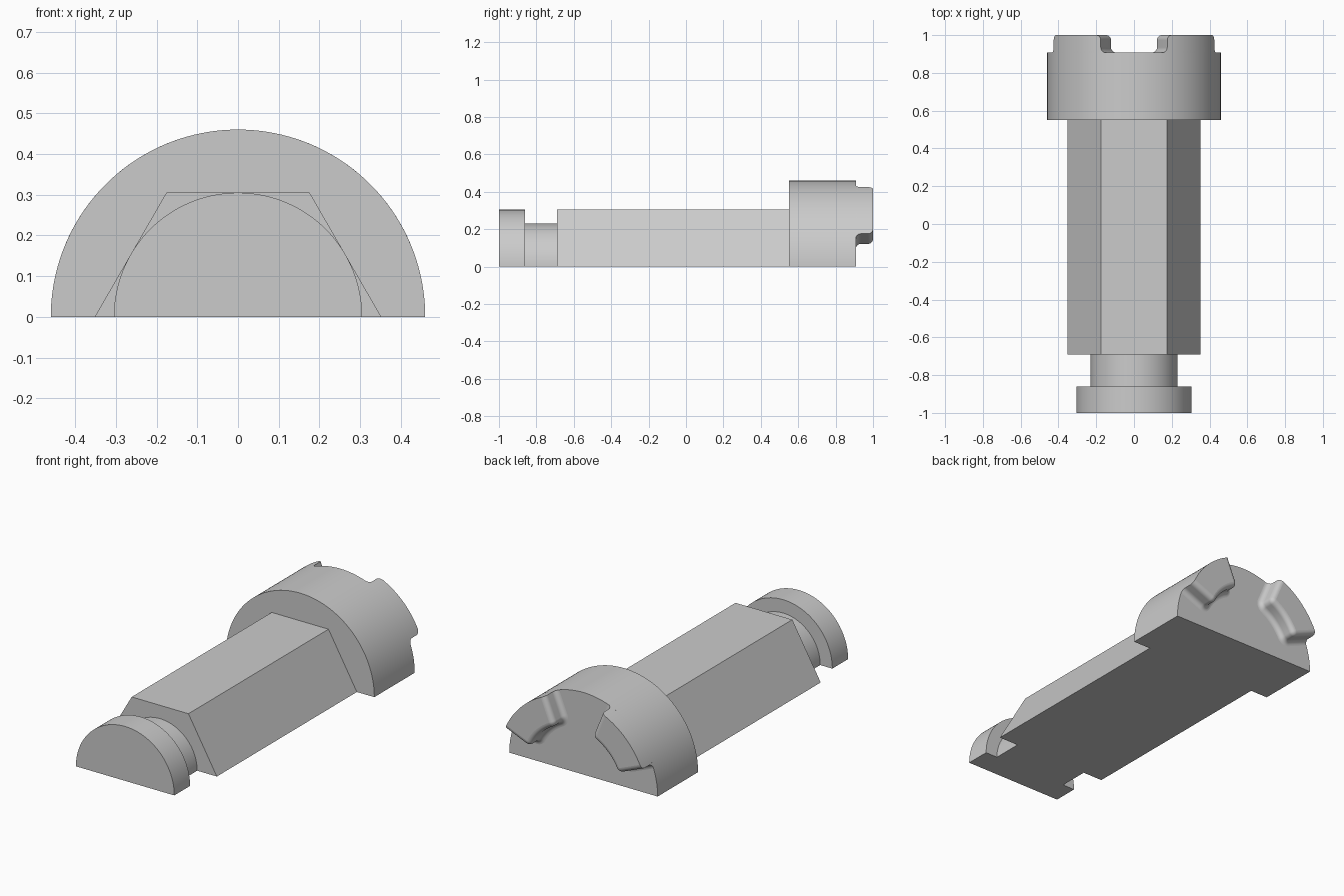
import bpy
import bmesh
from math import sin, cos, asin, pi, radians

cube = bpy.data.objects.get("Cube")
if cube:
    bpy.data.objects.remove(cube, do_unlink=True)

steel = bpy.data.materials.new("plain_grey")
steel.use_nodes = True
grey = (0.6, 0.6, 0.6, 1)
steel.diffuse_color = grey
steel.node_tree.nodes["Principled BSDF"].inputs["Base Color"].default_value = grey


def polar(r, a):
    return (r * cos(a), r * sin(a))


def loft(name, sections):
    """Join equal-length (x, z) outlines, given with their y, into a closed solid."""
    bm = bmesh.new()
    rings = [[bm.verts.new((x, y, z)) for x, z in pts] for y, pts in sections]
    n = len(rings[0])
    for a, b in zip(rings, rings[1:]):
        for i in range(n):
            j = (i + 1) % n
            bm.faces.new((a[i], a[j], b[j], b[i]))
    caps = [bm.faces.new(rings[0]), bm.faces.new(rings[-1])]
    bmesh.ops.recalc_face_normals(bm, faces=bm.faces)
    bm.faces.index_update()
    cap_ids = [f.index for f in caps]
    mesh = bpy.data.meshes.new(name)
    bm.to_mesh(mesh)
    bm.free()
    mesh.materials.append(steel)
    obj = bpy.data.objects.new(name, mesh)
    bpy.context.collection.objects.link(obj)
    bpy.ops.object.select_all(action='DESELECT')
    obj.select_set(True)
    bpy.context.view_layer.objects.active = obj
    bpy.ops.object.shade_smooth_by_angle(angle=radians(30))
    for i in cap_ids:
        mesh.polygons[i].use_smooth = False
    return obj


def half_bar(name, radius, y0, y1, sides):
    """Half of a round or hexagonal bar lying flat on the ground."""
    pts = [polar(radius, pi * i / sides) for i in range(sides + 1)]
    return loft(name, [(y0, pts), (y1, pts)])


HEAD_R, HEAD_Y = 0.46, 0.908

half_bar("end_flange", 0.305, -1.0, -0.86, 64)
half_bar("neck", 0.23, -0.86, -0.69, 64)
half_bar("hex_shaft", 0.352, -0.69, 0.55, 3)
half_bar("head", HEAD_R, 0.55, HEAD_Y, 80)

# Clutch teeth: ring sectors with filleted feet, tops and inner corners
INNER_R, CORNER_R, FILLET = 0.295, 0.03, 0.027
HALF = pi / 8


def tooth_outline(d, centre):
    """Sector outline grown by d on its walls, turned to the centre angle."""
    rc = INNER_R + CORNER_R
    ac = HALF - asin(CORNER_R / rc)
    cx, cz = polar(rc, ac)
    side = []
    for i in range(9):
        a = HALF + pi / 2 + (ac - HALF + pi / 2) * i / 8
        x, z = polar(CORNER_R + d, a)
        side.append((cx + x, cz + z))
    inner = [polar(INNER_R - d, ac * (1 - i / 6)) for i in range(1, 12)]
    ao = HALF + asin(d / HEAD_R)
    outer = [polar(HEAD_R, ao * (i / 10 - 1)) for i in range(21)]
    pts = side + inner + [(x, -z) for x, z in reversed(side)] + outer
    c, s = cos(centre), sin(centre)
    return [(x * c - z * s, x * s + z * c) for x, z in pts]


# Fillet steps: flare at the foot, round over at the top
steps = [pi / 2 * i / 6 for i in range(7)]
foot = [(HEAD_Y + FILLET * (1 - cos(t)), FILLET * (1 - sin(t))) for t in steps]
top = [(1 - FILLET * (1 - sin(t)), -FILLET * (1 - cos(t))) for t in steps]

for label, centre in (("left", pi / 4), ("right", 3 * pi / 4)):
    loft(label + "_clutch_tooth",
         [(y, tooth_outline(d, centre)) for y, d in foot + top])
